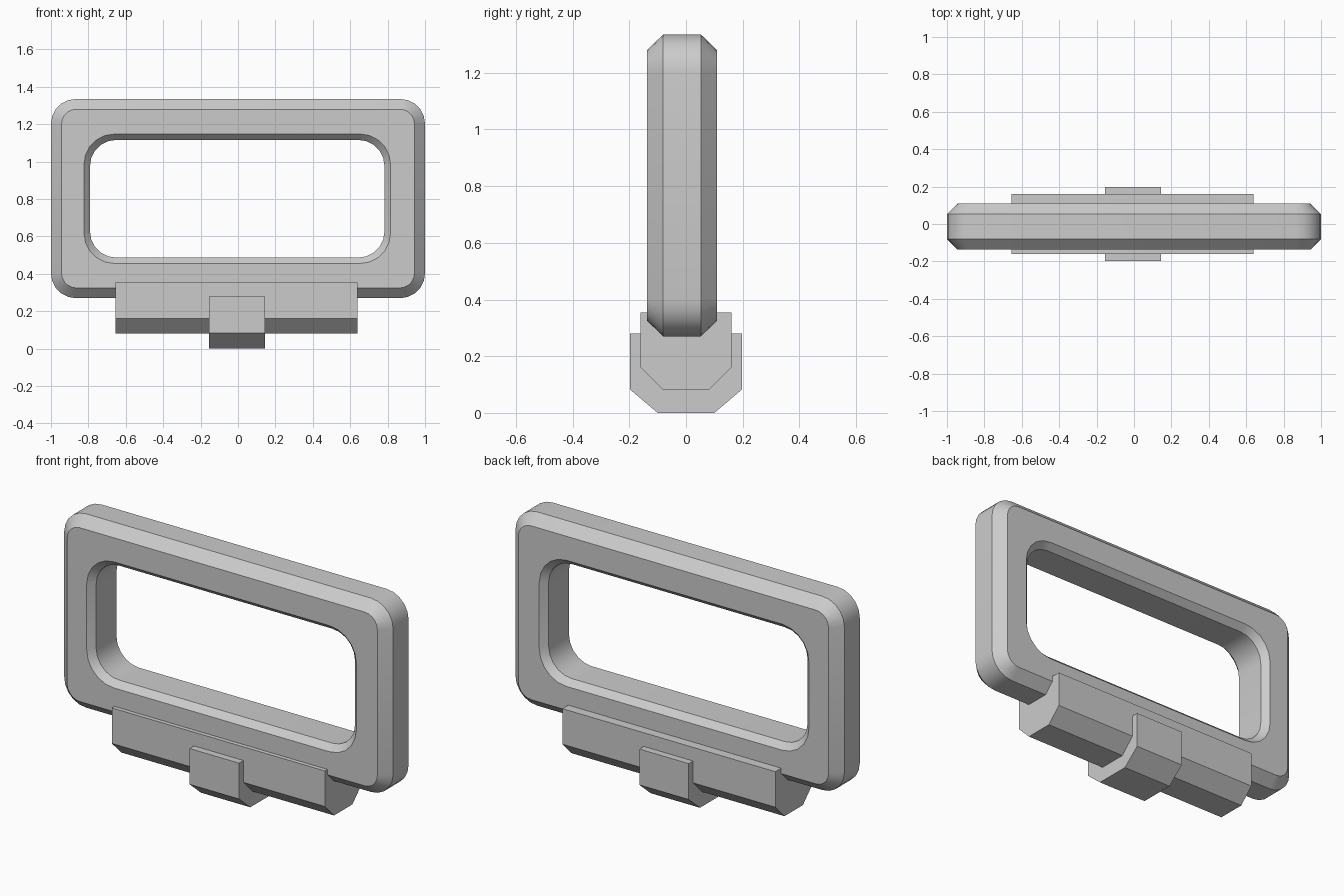
import bpy, bmesh, math

if "Cube" in bpy.data.objects:
    bpy.data.objects.remove(bpy.data.objects["Cube"])

SEG = 5  # segments per rounded corner


def make_object(name, verts, faces):
    mesh = bpy.data.meshes.new(name)
    mesh.from_pydata(verts, [], faces)
    bm = bmesh.new()
    bm.from_mesh(mesh)
    bmesh.ops.recalc_face_normals(bm, faces=bm.faces[:])
    bm.to_mesh(mesh)
    bm.free()
    obj = bpy.data.objects.new(name, mesh)
    bpy.context.collection.objects.link(obj)
    return obj


def rounded_rect(cx, hx, z0, z1, r, y):
    centres = [(hx - r, z1 - r), (r - hx, z1 - r), (r - hx, z0 + r), (hx - r, z0 + r)]
    pts = []
    for q, (x, z) in enumerate(centres):
        for i in range(SEG + 1):
            a = math.pi / 2 * (q + i / SEG)
            pts.append((cx + x + r * math.cos(a), y, z + r * math.sin(a)))
    return pts


def extrude_profile(name, x0, x1, half):
    # half: (y, z) points on the +y side, mirrored to -y
    prof = half + [(-y, z) for y, z in reversed(half)]
    n = len(prof)
    verts = [(x, y, z) for x in (x0, x1) for y, z in prof]
    faces = [(i, (i + 1) % n, n + (i + 1) % n, n + i) for i in range(n)]
    faces += [tuple(range(n)), tuple(range(n, 2 * n))]
    return make_object(name, verts, faces)


# Rounded frame with chamfered outer and inner rims: closed sequence of loops
front, back = -0.137, 0.109
c, h = 0.056, 0.035
outer = (0, 1.0, 0.27, 1.335, 0.133)
face_edge = (0, 0.943, 0.325, 1.28, 0.077)
hole_edge = (-0.004, 0.82, 0.455, 1.148, 0.165)
hole = (-0.004, 0.787, 0.487, 1.116, 0.138)
loops = [
    rounded_rect(*outer, front + c), rounded_rect(*face_edge, front),
    rounded_rect(*hole_edge, front), rounded_rect(*hole, front + h),
    rounded_rect(*hole, back - h), rounded_rect(*hole_edge, back),
    rounded_rect(*face_edge, back), rounded_rect(*outer, back - c),
]
n, m = len(loops[0]), len(loops)
faces = [(j * n + i, j * n + (i + 1) % n,
          (j + 1) % m * n + (i + 1) % n, (j + 1) % m * n + i)
         for j in range(m) for i in range(n)]
frame = make_object("frame", [p for loop in loops for p in loop], faces)
bpy.context.view_layer.objects.active = frame
frame.select_set(True)
bpy.ops.object.shade_smooth_by_angle(angle=math.radians(30))

# Long bracket under the frame and the short clip around it
extrude_profile("lower_bracket", -0.655, 0.64,
                [(0.08, 0.08), (0.16, 0.16), (0.16, 0.355)])
extrude_profile("centre_clip", -0.155, 0.145,
                [(0.1, 0.0), (0.198, 0.083), (0.198, 0.28)])
